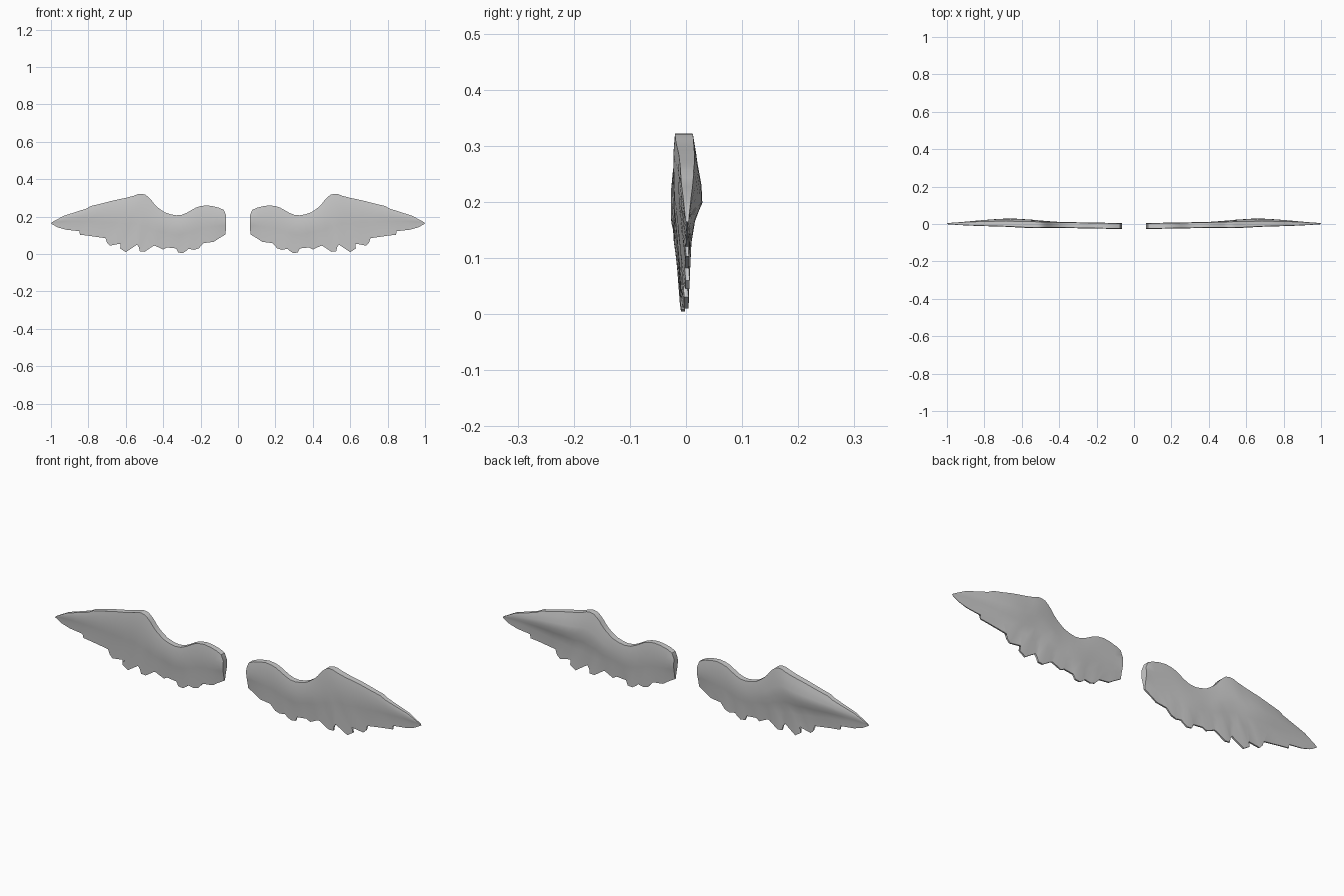
import bpy, bmesh, math
from mathutils import Vector

if "Cube" in bpy.data.objects:
    bpy.data.objects.remove(bpy.data.objects["Cube"])

# Feather stations from root to tip: leading edge x, z, trailing edge x, z
STATIONS = [
    (.063, .205, .066, .105), (.075, .235, .10, .085), (.10, .247, .13, .065),
    (.135, .256, .185, .058), (.17, .26, .21, .030), (.20, .256, .235, .022),
    (.225, .248, .265, .028), (.25, .234, .275, .018), (.275, .22, .295, .005),
    (.30, .210, .32, .008), (.33, .207, .33, .030), (.36, .212, .38, .035),
    (.39, .222, .40, .024), (.41, .235, .445, .045), (.43, .25, .455, .042),
    (.45, .27, .50, .012), (.465, .29, .525, .014), (.48, .305, .53, .036),
    (.495, .317, .54, .050), (.515, .322, .60, .010), (.535, .32, .63, .030),
    (.555, .312, .615, .058), (.60, .30, .685, .045), (.64, .292, .70, .060),
    (.68, .283, .69, .082), (.73, .27, .80, .098), (.785, .257, .845, .103),
    (.81, .243, .83, .12), (.86, .227, .92, .13), (.93, .205, .965, .143),
    (.995, .170, 1.0, .163)]
ROWS = [0, .12, .28, .42, .55, .72, 1]          # leading to trailing edge
THIN = [.85, 1, 1, .95, .75, .5, .22]           # thickness along each row


def lerp_table(table, x):
    for (a, ya), (b, yb) in zip(table, table[1:]):
        if x <= b:
            return ya + (yb - ya) * max(0, (x - a) / (b - a))
    return table[-1][1]


CENTRE = [(.06, -.011), (.4, -.005), (.52, -.004), (.7, .002), (1, .002)]
HALF = [(.06, .016), (.4, .016), (.55, .019), (.75, .015), (.9, .010), (1, .003)]
BULGE = [(.4, 0), (.52, .007), (.65, .013), (.78, .008), (.92, 0)]
BULGE_ROW = [0, .3, .8, 1, .25, 0, 0]

grey = bpy.data.materials.new("feather grey")
grey.diffuse_color = (.6, .6, .6, 1)
grey.use_nodes = True
grey.node_tree.nodes["Principled BSDF"].inputs["Base Color"].default_value = grey.diffuse_color


def build_wing(name, side):
    bm = bmesh.new()
    n = len(STATIONS)
    front, back = [], []
    for i, (tx, tz, bx, bz) in enumerate(STATIONS):
        # feather tips jut out from a smoothed inner trailing line
        k = min(2, i, n - 1 - i)
        near = STATIONS[i - k:i + k + 1]
        sx = sum(s[2] for s in near) / len(near)
        sz = sum(s[3] for s in near) / len(near)
        relief = max(-.004, min(.004, (sz - bz) * .2))
        f, b = [], []
        for r, t in enumerate(ROWS):
            ex, ez = (bx, bz) if t == 1 else (sx, sz)
            x, z = tx + (ex - tx) * t, tz + (ez - tz) * t
            c, h = lerp_table(CENTRE, x), lerp_table(HALF, x) * THIN[r]
            c += relief * max(0, t - .5)
            f.append(bm.verts.new((side * x, c - h, z)))
            b.append(bm.verts.new((side * x, c + h + lerp_table(BULGE, x) * BULGE_ROW[r], z)))
        front.append(f)
        back.append(b)
    # front and back skins
    for skin in (front, back):
        for p, q in zip(skin, skin[1:]):
            for r in range(len(ROWS) - 1):
                bm.faces.new((p[r], q[r], q[r + 1], p[r + 1]))
    # rims: leading and trailing edges, then root and tip
    for r in (0, -1):
        for i in range(n - 1):
            bm.faces.new((front[i][r], front[i + 1][r], back[i + 1][r], back[i][r]))
    for i in (0, -1):
        for r in range(len(ROWS) - 1):
            bm.faces.new((front[i][r], front[i][r + 1], back[i][r + 1], back[i][r]))
    bmesh.ops.recalc_face_normals(bm, faces=bm.faces)
    me = bpy.data.meshes.new(name)
    bm.to_mesh(me)
    bm.free()
    me.materials.append(grey)
    ob = bpy.data.objects.new(name, me)
    bpy.context.collection.objects.link(ob)
    bpy.ops.object.select_all(action='DESELECT')
    ob.select_set(True)
    bpy.context.view_layer.objects.active = ob
    bpy.ops.object.shade_smooth_by_angle(angle=math.radians(30))


build_wing("right_wing", 1)
build_wing("left_wing", -1)
